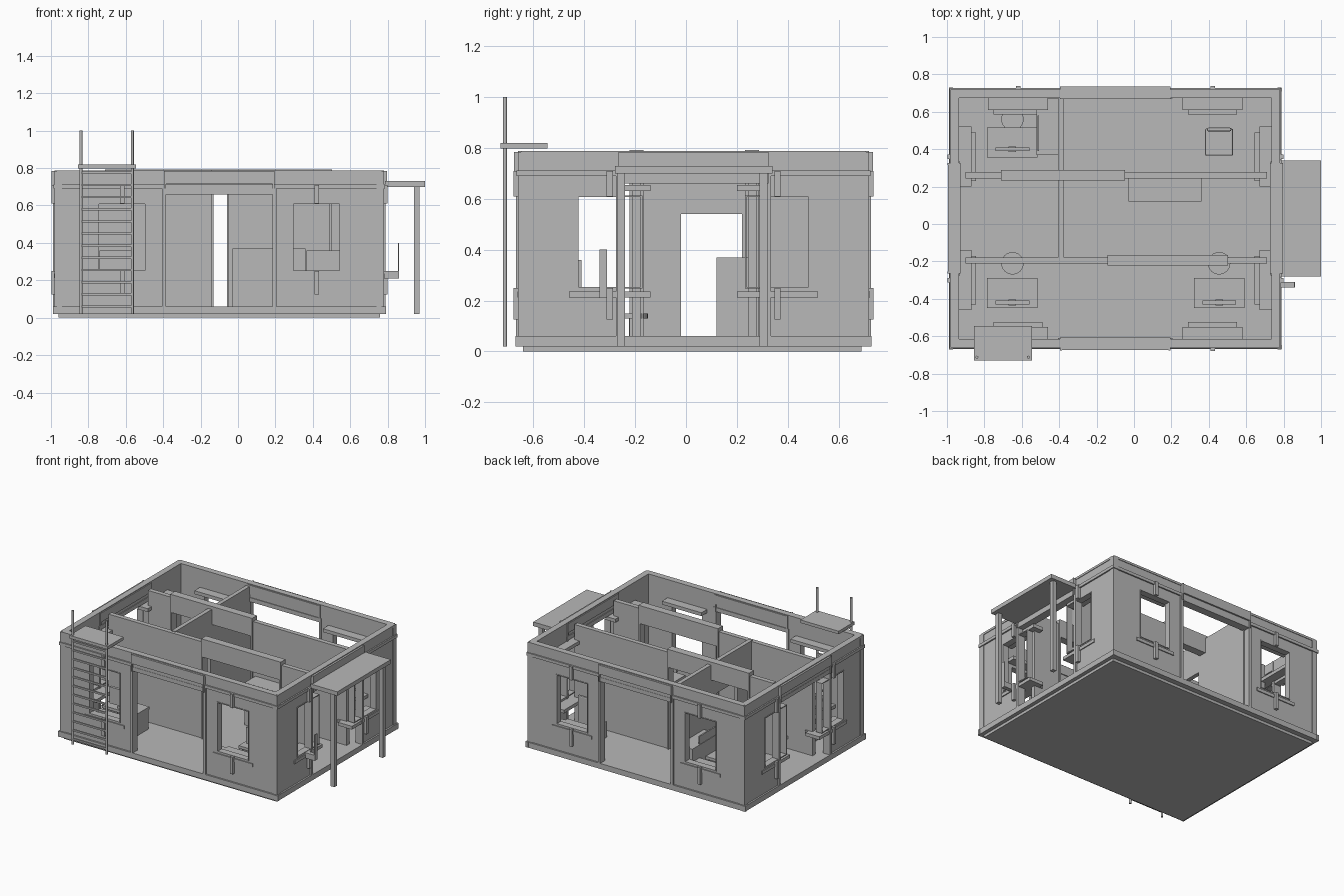
import bpy, bmesh, math
from mathutils import Vector

cube = bpy.data.objects.get("Cube")
if cube:
    bpy.data.objects.remove(cube, do_unlink=True)

grey = bpy.data.materials.new("plain grey")
grey.use_nodes = True
grey.diffuse_color = (0.48, 0.48, 0.48, 1)
grey.node_tree.nodes["Principled BSDF"].inputs["Base Color"].default_value = (0.48, 0.48, 0.48, 1)

CX, CY = -0.10, 0.03       # centre of the house
FLOOR, TOP = 0.06, 0.785


def finish(name, bm):
    bmesh.ops.recalc_face_normals(bm, faces=bm.faces)
    mesh = bpy.data.meshes.new(name)
    bm.to_mesh(mesh)
    bm.free()
    mesh.materials.append(grey)
    obj = bpy.data.objects.new(name, mesh)
    bpy.context.collection.objects.link(obj)
    return obj


def box(name, x, y, z):
    bm = bmesh.new()
    bmesh.ops.create_cube(bm, size=1)
    for v in bm.verts:
        v.co = Vector([(r[0] + r[1]) / 2 + c * abs(r[1] - r[0]) for r, c in zip((x, y, z), v.co)])
    return finish(name, bm)


def cylinder(name, x, y, z0, z1, radius, sides=16):
    bm = bmesh.new()
    bmesh.ops.create_cone(bm, cap_ends=True, segments=sides, radius1=radius, radius2=radius, depth=z1 - z0)
    bmesh.ops.translate(bm, verts=bm.verts, vec=(x, y, (z0 + z1) / 2))
    obj = finish(name, bm)
    for p in obj.data.polygons:
        p.use_smooth = abs(p.normal.z) < 0.5
    return obj


def panel(name, place, u, d, z, holes):
    """Slab with rectangular holes: u along, d through, z up; place maps to the world."""
    us = sorted({*u, *[c for h in holes for c in h[:2]]})
    zs = sorted({*z, *[c for h in holes for c in h[2:]]})
    bm = bmesh.new()
    for u0, u1 in zip(us, us[1:]):
        for z0, z1 in zip(zs, zs[1:]):
            mu, mz = (u0 + u1) / 2, (z0 + z1) / 2
            if not any(h[0] < mu < h[1] and h[2] < mz < h[3] for h in holes):
                bm.faces.new([bm.verts.new(place(a, d[0], b))
                              for a, b in ((u0, z0), (u1, z0), (u1, z1), (u0, z1))])
    bmesh.ops.remove_doubles(bm, verts=bm.verts, dist=1e-5)
    kept = bmesh.ops.extrude_face_region(bm, geom=bm.faces[:], use_keep_orig=True)["geom"]
    shift = place(0, d[1], 0) - place(0, d[0], 0)
    bmesh.ops.translate(bm, verts=[g for g in kept if isinstance(g, bmesh.types.BMVert)], vec=shift)
    return finish(name, bm)


# Each side: mapping of (along, outward, up), half length, outer distance, window offset
SIDES = {
    "front": (lambda u, d, z: Vector((CX + u, CY - d, z)), 0.88, 0.69, 0.52),
    "back": (lambda u, d, z: Vector((CX + u, CY + d, z)), 0.88, 0.69, 0.52),
    "left": (lambda u, d, z: Vector((CX + d, CY + u, z)), 0.69, 0.88, 0.33),
    "right": (lambda u, d, z: Vector((CX - d, CY + u, z)), 0.69, 0.88, 0.33),
}
DOOR, WIN = 0.285, 0.125

# Base and floor
box("base_plate", (-0.96, 0.76), (-0.64, 0.69), (0, 0.02))
box("floor", (-0.97, 0.77), (-0.65, 0.71), (0.02, FLOOR))

# Outer walls
for side, (place, half, out, off) in SIDES.items():
    def slab(name, u, d, z, holes=()):
        return panel(f"{side}_{name}", place, u, (out + d[0], out + d[1]), z, holes)

    windows = [(s * off - WIN, s * off + WIN, 0.25, 0.61) for s in (-1, 1)]
    slab("wall", (-half + 0.012, half - 0.012), (-0.045, -0.004), (0.02, TOP),
         [(-DOOR, DOOR, FLOOR, 0.66)] + windows)
    slab("bottom_band", (-half - 0.01, half + 0.01), (-0.012, 0.008), (0.02, FLOOR))
    slab("upper_band", (-half - 0.005, half + 0.005), (-0.02, 0.006), (0.69, 0.712))
    slab("rim", (-half + 0.012, half - 0.012), (-0.045, 0), (0.772, 0.788))
    slab("door_header", (-DOOR - 0.01, DOOR + 0.01), (-0.052, 0.014), (0.715, 0.782))
    slab("door_frame", (-DOOR - 0.02, DOOR + 0.02), (-0.05, 0.008), (FLOOR, 0.69),
         [(-DOOR, DOOR, FLOOR, 0.66)])
    for s in (-1, 1):
        c = s * off
        # Seam cover, window trim, sill, shelf and upright brackets
        slab("seam_strip", sorted((s * DOOR, s * (DOOR + 0.01))), (-0.052, 0.016), (0.66, TOP))
        slab("corner_post", sorted((s * (half - 0.04), s * half)), (-0.04, 0), (0.02, TOP))
        slab("window_trim", (c - WIN - 0.003, c + WIN + 0.003), (-0.048, 0), (0.247, 0.613),
             [(c - WIN + 0.003, c + WIN - 0.003, 0.253, 0.607)])
        slab("window_sill", (c - 0.16, c + 0.16), (-0.11, 0.003), (0.212, 0.236))
        slab("window_lintel", (c - 0.16, c + 0.16), (-0.11, -0.03), (0.63, 0.655))
        slab("sill_ledge", (c - 0.13, c + 0.13), (-0.135, -0.11), (0.212, 0.236))
        slab("lower_bracket", (c - 0.012, c + 0.012), (-0.01, 0.018), (0.125, 0.25))
        slab("upper_bracket", (c - 0.012, c + 0.012), (-0.01, 0.018), (0.61, 0.71))

# Inner partitions with raised door headers
for name, y, d0, d1 in (("rear", 0.26, -0.70, -0.06), ("front", -0.195, -0.13, 0.49)):
    along = lambda u, d, z: Vector((u, y + d, z))
    panel(f"{name}_partition", along, (-0.9, 0.71), (-0.017, 0.017), (FLOOR, 0.765),
          [(d0, d1, FLOOR, 0.66)])
    panel(f"{name}_partition_frame", along, (d0 - 0.012, d1 + 0.012), (-0.028, 0.028), (FLOOR, 0.792),
          [(d0, d1, FLOOR, 0.66)])
panel("cross_partition", lambda u, d, z: Vector((-0.39 + d, u, z)), (-0.19, 0.68), (-0.015, 0.015),
      (FLOOR, 0.77), [(-0.02, 0.22, FLOOR, 0.54)])

# Porch on the left side
box("porch_roof", (0.785, 1.0), (-0.28, 0.34), (0.70, 0.73))
for y in (-0.255, 0.305):
    box("porch_post", (0.94, 0.97), (y - 0.015, y + 0.015), (0.02, 0.70))

# Small wall box beside the porch
box("wall_box", (0.78, 0.86), (-0.34, -0.31), (0.21, 0.25))
box("wall_box_flap", (0.855, 0.86), (-0.34, -0.31), (0.25, 0.40))

# Ladder and landing
for x in (-0.84, -0.565):
    cylinder("ladder_rail", x, -0.712, 0.02, 1.0, 0.008, 12)
for i in range(12):
    z = 0.06 + i * 0.065
    box("ladder_rung", (-0.84, -0.565), (-0.718, -0.706), (z - 0.006, z + 0.006))
box("ladder_landing", (-0.855, -0.545), (-0.73, -0.545), (0.798, 0.82))


# Desks with screens and round stools
def desk(x, y, stool_y, screen_y):
    box("desk_top", (x - 0.135, x + 0.135), (y - 0.08, y + 0.08), (0.20, 0.22))
    for s in (-1, 1):
        edge = x + s * 0.125
        box("desk_leg", (edge - 0.01, edge + 0.01), (y - 0.07, y + 0.07), (FLOOR, 0.20))
    box("screen", (x - 0.09, x + 0.09), (screen_y - 0.01, screen_y + 0.01), (0.24, 0.36))
    box("screen_foot", (x - 0.02, x + 0.02), (screen_y - 0.015, screen_y + 0.015), (0.22, 0.24))
    cylinder("stool_seat", x, stool_y, 0.13, 0.15, 0.06, 24)
    cylinder("stool_stem", x, stool_y, FLOOR, 0.13, 0.015)


desk(-0.65, -0.37, -0.21, -0.42)
desk(0.455, -0.37, -0.21, -0.42)
desk(-0.65, 0.435, 0.56, 0.40)

# Counter, cabinet and armchair
box("counter", (-0.03, 0.36), (0.12, 0.243), (FLOOR, 0.37))
box("cabinet", (-0.52, -0.405), (0.37, 0.67), (FLOOR, 0.33))
box("cabinet_back", (-0.517, -0.507), (0.39, 0.58), (0.33, 0.39))
chair = box("chair_seat", (0.38, 0.53), (0.365, 0.51), (FLOOR, 0.18))
back = box("chair_back", (0.39, 0.52), (0.495, 0.515), (0.18, 0.39))
for part in (chair, back):
    bevel = part.modifiers.new("rounding", 'BEVEL')
    bevel.width = 0.008
    bevel.segments = 2
